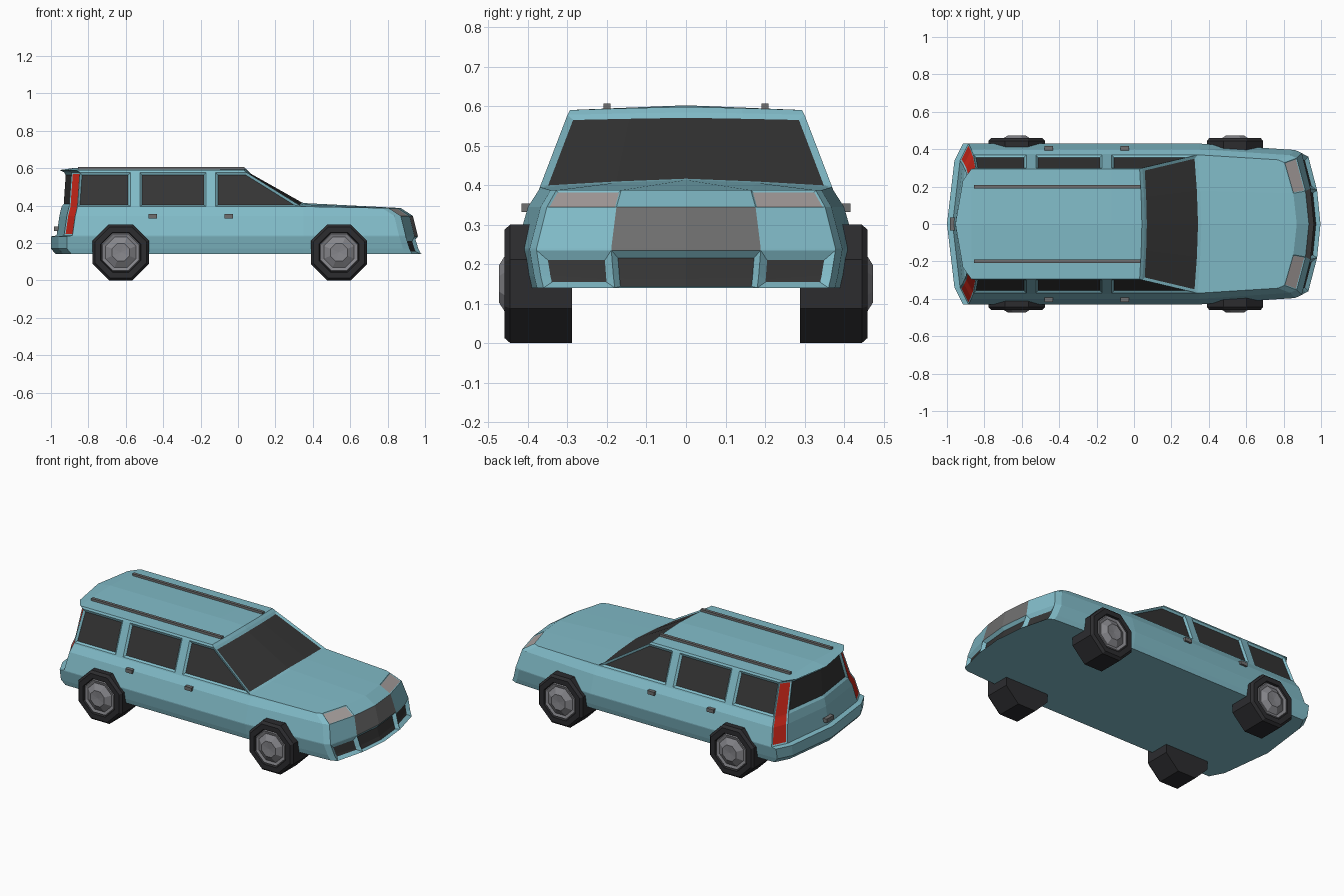
import bpy, bmesh, math
from mathutils import Vector, Matrix

if "Cube" in bpy.data.objects:
    bpy.data.objects.remove(bpy.data.objects["Cube"])


def material(name, rgb):
    m = bpy.data.materials.new(name)
    m.diffuse_color = (*rgb, 1)
    m.use_nodes = True
    m.node_tree.nodes["Principled BSDF"].inputs["Base Color"].default_value = m.diffuse_color
    return m


PAINT = material("paint", (0.22, 0.50, 0.58))
GLASS = material("dark_glass", (0.035, 0.035, 0.035))
RED = material("red_lens", (0.60, 0.02, 0.01))
LENS = material("lamp_lens", (0.40, 0.36, 0.35))
GRILLE = material("grille_grey", (0.16, 0.16, 0.16))
RUBBER = material("rubber", (0.025, 0.025, 0.028))
METAL = material("rim_metal", (0.24, 0.24, 0.26))


def finish(name, bm, mats):
    bmesh.ops.recalc_face_normals(bm, faces=bm.faces)
    me = bpy.data.meshes.new(name)
    bm.to_mesh(me)
    bm.free()
    for m in mats:
        me.materials.append(m)
    ob = bpy.data.objects.new(name, me)
    bpy.context.collection.objects.link(ob)
    return ob


def box(name, centre, size, mat):
    bm = bmesh.new()
    bmesh.ops.create_cube(bm, size=1, matrix=Matrix.Translation(centre) @ Matrix.Diagonal((*size, 1)))
    return finish(name, bm, [mat])


# Body: plan outlines (rear centre -> side -> front centre) stacked upward
PILLARS = [-.575, -.525, -.17, -.12]


def rear_and_side(xr, w, z, xc):
    pts = [(xr, 0, z), (xr + .04, .79 * w, z), (xr + .085, w, z)]
    return pts + [(x, w, z) for x in PILLARS] + [(xc, w, z)]


def lower(z, xr, w, xf):
    return rear_and_side(xr, w, z, .35) + [(xf - .10, .92 * w, z), (xf - .065, .88 * w, z),
                                           (xf - .018, .44 * w, z), (xf, 0, z)]


def upper(z, xr, w, xc, bow, rise):
    # front corner points coincide; the rest run across the windscreen
    return rear_and_side(xr, w, z, xc) + [(xc, w, z)] * 2 + [
        (xc + .7 * bow, .48 * w, z + .6 * rise), (xc + bow, 0, z + rise)]


levels = [
    lower(.14, -.975, .41, .997),
    lower(.17, -1.0, .418, .982),
    lower(.235, -1.0, .43, .962),
    lower(.24, -.97, .43, .961),
    lower(.345, -.955, .40, .935),
    lower(.387, -.945, .373, .87),
    upper(.395, -.943, .37, .34, .02, .018),
    upper(.578, -.93, .30, .045, .012, .006),
    upper(.590, -.955, .294, .03, .012, .008),
]
edge = levels[-1]
levels.insert(0, [(x, 0, .14) for x, y, z in levels[0]])
levels.append([edge[0]] * 2 + [(x, 0, .602) for x, y, z in edge[2:7]] + [edge[-1]] * 5)

SLOTS = [PAINT, GLASS, GLASS, GLASS, RED, LENS, GRILLE, GLASS, GLASS]


def region(row, col):
    """Slot for a cell; row 7 is the window band."""
    if row == 7 and col >= 9:
        return 1
    if row == 7 and col in (2, 4, 6):
        return 2
    if row == 7 and col == 0:
        return 3
    if 4 <= row <= 7 and col == 1:
        return 4
    if row == 5 and col == 9:
        return 5
    if 3 <= row <= 4 and col == 10:
        return 6
    if 1 <= row <= 2 and col == 10:
        return 7
    if 1 <= row <= 2 and col == 9:
        return 8
    return 0


bm = bmesh.new()
for s in (1, -1):
    grid = [[bm.verts.new((x, s * y, z)) for x, y, z in lv] for lv in levels]
    for r in range(len(grid) - 1):
        for c in range(len(grid[0]) - 1):
            f = bm.faces.new((grid[r][c], grid[r][c + 1], grid[r + 1][c + 1], grid[r + 1][c]))
            f.material_index = region(r, c)
bmesh.ops.remove_doubles(bm, verts=bm.verts, dist=.0005)
bmesh.ops.recalc_face_normals(bm, faces=bm.faces)
# Recess windows, lamps and intakes: slot -> (frame width, depth)
for slot, (t, d) in {1: (.017, -.006), 2: (.012, -.01), 3: (.014, -.01), 4: (.009, -.003),
                     5: (.005, -.003), 7: (.014, -.02), 8: (.022, -.015)}.items():
    faces = [f for f in bm.faces if f.material_index == slot]
    rim = bmesh.ops.inset_region(bm, faces=faces, thickness=t, depth=d,
                                 use_even_offset=True, use_boundary=True)
    for f in rim["faces"]:
        f.material_index = 0
finish("car_body", bm, SLOTS)


# Octagonal wheels turned from (radius, y) profiles
def lathe(name, profile, x, side, mat):
    bm = bmesh.new()
    rings = []
    for k in range(8):
        a = math.radians(22.5 + 45 * k)
        rings.append([bm.verts.new((x + r * math.cos(a), side * y, .15 + r * math.sin(a)))
                      for r, y in profile])
    for k in range(8):
        a, b = rings[k], rings[(k + 1) % 8]
        for i in range(len(profile) - 1):
            bm.faces.new((a[i], a[i + 1], b[i + 1], b[i]))
    bmesh.ops.remove_doubles(bm, verts=bm.verts, dist=.0005)
    return finish(name, bm, [mat])


TYRE = [(0, .288), (.1624, .288), (.1624, .445), (.148, .46), (.116, .46), (.11, .445), (0, .445)]
RIM = [(.112, .446), (.106, .457), (.088, .452), (.05, .474), (0, .47)]
for end, x in (("front", .54), ("rear", -.627)):
    for sname, s in (("left", 1), ("right", -1)):
        lathe(f"{end}_{sname}_tyre", TYRE, x, s, RUBBER)
        lathe(f"{end}_{sname}_rim", RIM, x, s, METAL)

# Roof rails, door handles and tailgate handle
for sname, s in (("left", 1), ("right", -1)):
    box(f"{sname}_roof_rail", (-.41, s * .2, .599), (.89, .018, .016), GRILLE)
    for i, x in enumerate((-.455, -.05)):
        box(f"{sname}_door_handle_{i + 1}", (x, s * .404, .343), (.045, .024, .022), GRILLE)
box("tailgate_handle", (-.972, 0, .275), (.026, .07, .024), GRILLE)
